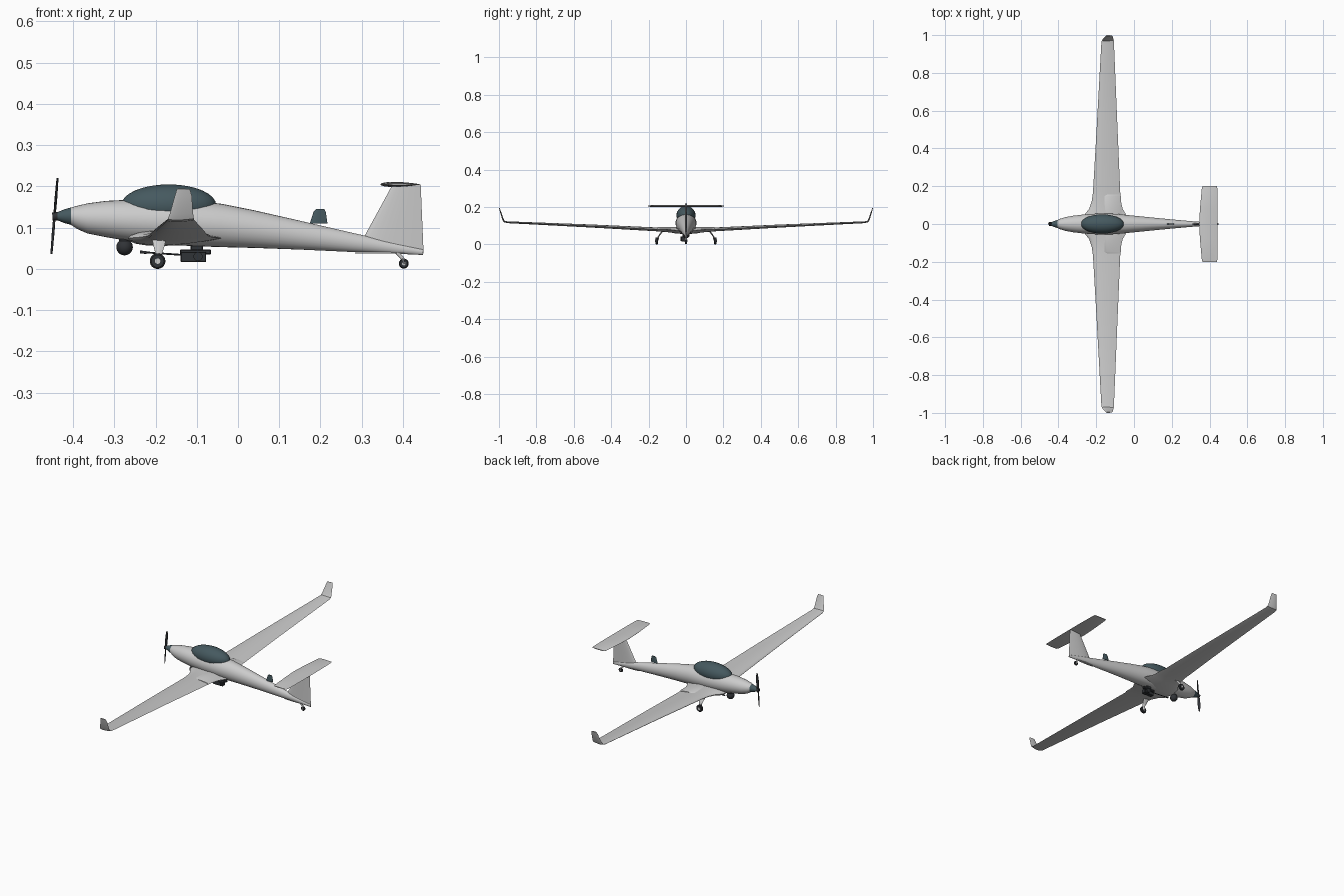
import bpy, bmesh, math
from mathutils import Vector, Matrix

if "Cube" in bpy.data.objects:
    bpy.data.objects.remove(bpy.data.objects["Cube"])


def material(name, rgb):
    m = bpy.data.materials.new(name)
    m.diffuse_color = (*rgb, 1)
    m.use_nodes = True
    m.node_tree.nodes["Principled BSDF"].inputs["Base Color"].default_value = m.diffuse_color
    return m


TEAL = material("dark_teal", (0.06, 0.10, 0.115))
DARK = material("dark_rubber", (0.03, 0.033, 0.038))


def finish(name, bm, mat=None, mirror=False, angle=35):
    bmesh.ops.recalc_face_normals(bm, faces=bm.faces)
    me = bpy.data.meshes.new(name)
    bm.to_mesh(me)
    bm.free()
    for p in me.polygons:
        p.use_smooth = True
    me.set_sharp_from_angle(angle=math.radians(angle))
    ob = bpy.data.objects.new(name, me)
    bpy.context.collection.objects.link(ob)
    if mat:
        me.materials.append(mat)
    if mirror:
        mod = ob.modifiers.new("mirror", 'MIRROR')
        mod.use_axis = (False, True, False)
    return ob


def loft(name, rings, mat=None, mirror=False, angle=35):
    bm = bmesh.new()
    vs = [[bm.verts.new(p) for p in r] for r in rings]
    n = len(vs[0])
    for a, b in zip(vs, vs[1:]):
        for i in range(n):
            j = (i + 1) % n
            bm.faces.new((a[i], a[j], b[j], b[i]))
    bm.faces.new(vs[0])
    bm.faces.new(vs[-1])
    return finish(name, bm, mat, mirror, angle)


def body_ring(x, bottom, top, w, n=28):
    zc, h = (top + bottom) / 2, (top - bottom) / 2
    return [(x, w * math.cos(2 * math.pi * i / n), zc + h * math.sin(2 * math.pi * i / n))
            for i in range(n)]


def foil(x0, x1, y, z, thick, tilt=0, n=20):
    # airfoil along x; tilt turns the thickness direction from z towards -y
    ring, t = [], math.radians(tilt)
    for i in range(n):
        a = 2 * math.pi * i / n
        o = 0.62 * thick * math.sin(a) * math.sqrt((1 - math.cos(a)) / 2 + 0.02)
        ring.append(((x0 + x1) / 2 + (x1 - x0) / 2 * math.cos(a),
                     y - o * math.sin(t), z + o * math.cos(t)))
    return ring


def ellipsoid(name, loc, size, mat=None, mirror=False):
    bm = bmesh.new()
    bmesh.ops.create_uvsphere(bm, u_segments=28, v_segments=16, radius=1,
                              matrix=Matrix.Translation(loc) @ Matrix.Diagonal((*size, 1)))
    return finish(name, bm, mat, mirror)


def rod(name, a, b, r1, r2=None, mat=None, mirror=False, n=20):
    a, b = Vector(a), Vector(b)
    bm = bmesh.new()
    rot = (b - a).to_track_quat('Z', 'Y').to_matrix().to_4x4()
    bmesh.ops.create_cone(bm, cap_ends=True, segments=n, radius1=r1,
                          radius2=r1 if r2 is None else r2, depth=(b - a).length,
                          matrix=Matrix.Translation((a + b) / 2) @ rot)
    return finish(name, bm, mat, mirror)


def box(name, loc, size, mat=None):
    bm = bmesh.new()
    bmesh.ops.create_cube(bm, size=1, matrix=Matrix.Translation(loc) @ Matrix.Diagonal((*size, 1)))
    bmesh.ops.bevel(bm, geom=bm.edges[:], offset=0.002, segments=1, affect='EDGES')
    return finish(name, bm, mat)


def wheel(name, x, y, z, r, w, mirror=False):
    # rounded tyre lofted across its width, with a small hub
    prof = [(-0.5, 0.55), (-0.5, 0.8), (-0.3, 0.96), (0, 1), (0.3, 0.96), (0.5, 0.8), (0.5, 0.55)]
    rings = [[(x + r * k * math.cos(i * math.pi / 12), y + w * o, z + r * k * math.sin(i * math.pi / 12))
              for i in range(24)] for o, k in prof]
    loft(name, rings, DARK, mirror)
    rod(name + "_hub", (x, y - w * 0.62, z), (x, y + w * 0.62, z), r * 0.35, mirror=mirror)


# Fuselage, spinner and canopy
loft("fuselage", [body_ring(*s) for s in [
    (-0.405, 0.107, 0.149, 0.021), (-0.390, 0.097, 0.153, 0.028), (-0.365, 0.086, 0.159, 0.036),
    (-0.32, 0.077, 0.165, 0.044), (-0.26, 0.067, 0.168, 0.051), (-0.18, 0.059, 0.169, 0.056),
    (-0.10, 0.055, 0.165, 0.054), (-0.04, 0.053, 0.158, 0.048), (0.04, 0.051, 0.142, 0.040),
    (0.15, 0.047, 0.117, 0.029), (0.28, 0.041, 0.087, 0.017), (0.38, 0.037, 0.064, 0.009),
    (0.448, 0.034, 0.047, 0.004)]])
loft("spinner", [body_ring(x, 0.128 - r, 0.128 + r, r) for x, r in
                 [(-0.444, 0.007), (-0.435, 0.011), (-0.42, 0.017), (-0.405, 0.021)]], TEAL)
ellipsoid("canopy", (-0.168, 0, 0.155), (0.115, 0.051, 0.05), TEAL)

# Propeller, tilted slightly back
for s, label in ((1, "upper"), (-1, "lower")):
    rings = []
    for d, c in [(0.0, 0.005), (0.02, 0.008), (0.045, 0.0085), (0.075, 0.006), (0.092, 0.003)]:
        rings.append([(-0.445 + s * d * 0.08 + 0.0022 * math.sin(a) + 0.3 * c * math.cos(a) * s,
                       c * math.cos(a), 0.128 + s * d)
                      for a in [i * math.pi / 6 for i in range(12)]])
    loft("propeller_blade_" + label, rings, DARK)
rod("propeller_hub", (-0.45, 0, 0.127), (-0.436, 0, 0.128), 0.010, mat=DARK)

# Wings with root fillet, dihedral and upturned winglet
loft("wing", [foil(*s) for s in [
    (-0.27, -0.03, 0.0, 0.075, 0.04), (-0.262, -0.042, 0.05, 0.075, 0.036),
    (-0.238, -0.06, 0.08, 0.077, 0.029), (-0.224, -0.069, 0.12, 0.079, 0.024),
    (-0.217, -0.073, 0.17, 0.081, 0.021), (-0.198, -0.087, 0.5, 0.098, 0.017),
    (-0.173, -0.106, 0.955, 0.1185, 0.010, 8), (-0.170, -0.107, 0.972, 0.122, 0.009, 40),
    (-0.165, -0.109, 0.979, 0.135, 0.008, 70), (-0.153, -0.112, 0.993, 0.178, 0.006, 70),
    (-0.148, -0.117, 0.998, 0.194, 0.004, 70)]], mirror=True)
loft("inboard_flap_fairing", [foil(*s) for s in [
    (-0.165, -0.066, 0.05, 0.080, 0.026), (-0.165, -0.070, 0.148, 0.083, 0.022),
    (-0.155, -0.074, 0.156, 0.083, 0.015)]], mirror=True)
ellipsoid("belly_window", (-0.185, 0, 0.066), (0.045, 0.03, 0.010), TEAL)

# T-tail
loft("tail_fin", [foil(*s) for s in [
    (0.284, 0.450, 0, 0.038, 0.014, 90), (0.375, 0.443, 0, 0.205, 0.010, 90)]])
loft("tailplane", [foil(*s) for s in [
    (0.345, 0.443, 0.0, 0.205, 0.013), (0.349, 0.443, 0.08, 0.205, 0.012),
    (0.359, 0.441, 0.19, 0.205, 0.009), (0.364, 0.438, 0.202, 0.205, 0.004)]], mirror=True)

# Blade antenna on the rear spine
loft("antenna", [foil(*s) for s in [
    (0.174, 0.217, 0, 0.110, 0.008, 90), (0.183, 0.213, 0, 0.138, 0.007, 90),
    (0.189, 0.209, 0, 0.145, 0.005, 90)]], TEAL)

# Main landing gear, curving outward from under the wing
loft("main_gear_leg", [foil(*s) for s in [
    (-0.209, -0.174, 0.122, 0.074, 0.009, -20), (-0.205, -0.178, 0.138, 0.056, 0.008, -40),
    (-0.201, -0.183, 0.148, 0.040, 0.007, -70), (-0.200, -0.188, 0.149, 0.020, 0.006, -90)]],
     mirror=True)
wheel("main_wheel", -0.195, 0.157, 0.019, 0.019, 0.013, True)

# Tail wheel
rod("tail_wheel_strut", (0.384, 0, 0.042), (0.402, 0, 0.022), 0.005, 0.004)
for s in (-1, 1):
    rod("tail_wheel_fork", (0.399, s * 0.006, 0.026), (0.403, s * 0.006, 0.012), 0.002)
wheel("tail_wheel", 0.402, 0, 0.013, 0.012, 0.009)

# Sensor ball under the nose
rod("sensor_mount", (-0.275, 0, 0.056), (-0.275, 0, 0.076), 0.014, mat=DARK)
ellipsoid("sensor_ball", (-0.275, 0, 0.053), (0.02, 0.02, 0.02), DARK)

# Belly pod with long forward barrel
box("pod_mount", (-0.10, 0, 0.050), (0.03, 0.012, 0.018), DARK)
box("pod_receiver", (-0.103, -0.003, 0.041), (0.075, 0.014, 0.012), DARK)
box("pod_magazine", (-0.108, -0.015, 0.029), (0.062, 0.022, 0.025), DARK)
rod("pod_drum", (-0.097, -0.03, 0.030), (-0.097, 0.006, 0.030), 0.011, mat=DARK)
rod("pod_barrel", (-0.235, -0.003, 0.041), (-0.135, -0.003, 0.034), 0.0022, mat=DARK, n=12)
rod("pod_muzzle", (-0.238, -0.003, 0.041), (-0.222, -0.003, 0.040), 0.0035, mat=DARK, n=12)
